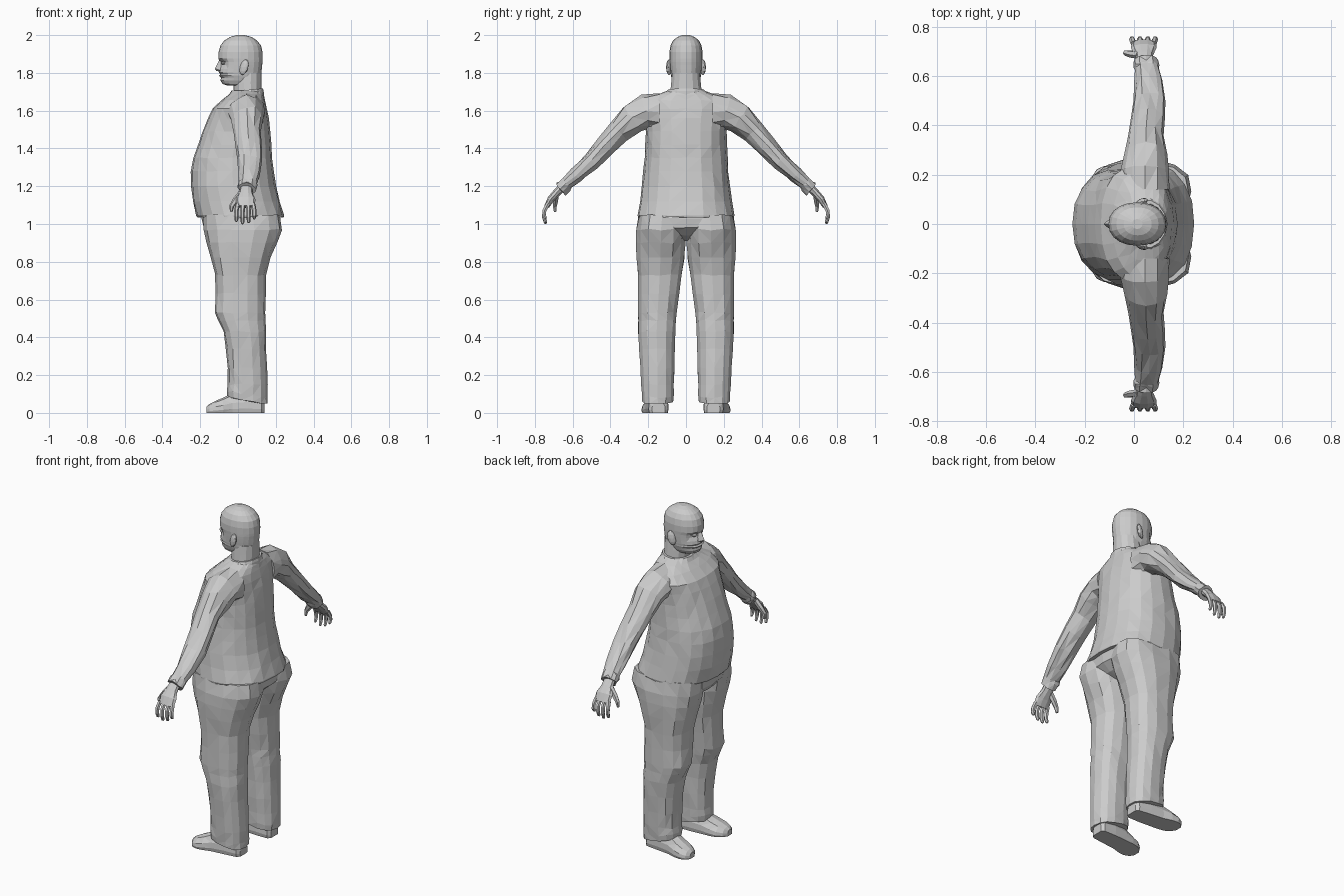
import bpy, bmesh, math, random
from mathutils import Vector

random.seed(4)


def ellipse(n, a, b, e):
    """Points of a superellipse, starting at the front (-x)."""
    out = []
    for i in range(n):
        t = 2 * math.pi * i / n
        c, s = math.cos(t), math.sin(t)
        out.append((-a * math.copysign(abs(c) ** (2 / e), c),
                    b * math.copysign(abs(s) ** (2 / e), s)))
    return out


def level(z, x0, x1, y0, y1, n=16, e=2.2, tilt=0.0):
    """Horizontal cross-section filling the given x and y range."""
    cx, cy = (x0 + x1) / 2, (y0 + y1) / 2
    return [Vector((cx + x, cy + y, z + tilt * x))
            for x, y in ellipse(n, (x1 - x0) / 2, (y1 - y0) / 2, e)]


def make(name, bm, mirror=False):
    bmesh.ops.recalc_face_normals(bm, faces=bm.faces)
    bmesh.ops.triangulate(bm, faces=[f for f in bm.faces if len(f.verts) == 4])
    me = bpy.data.meshes.new(name)
    bm.to_mesh(me)
    bm.free()
    ob = bpy.data.objects.new(name, me)
    bpy.context.collection.objects.link(ob)
    if mirror:
        m = ob.modifiers.new("Mirror", 'MIRROR')
        m.use_axis = (False, True, False)
        m.use_mirror_merge = False
    return ob


def loft(name, rings, mirror=False, jitter=0.0):
    """Skin a list of rings, cap both ends, optionally crumple the cloth."""
    bm = bmesh.new()
    rows = []
    for ring in rings:
        c = sum(ring, Vector()) / len(ring)
        rows.append([bm.verts.new(c + (p - c) * (1 + random.uniform(-1, 1) * jitter)
                                  + Vector((0, 0, random.uniform(-1, 1) * jitter * 0.2)))
                     for p in ring])
    n = len(rows[0])
    for a, b in zip(rows, rows[1:]):
        for i in range(n):
            j = (i + 1) % n
            bm.faces.new((a[i], a[j], b[j], b[i]))
    bm.faces.new(rows[0])
    bm.faces.new(rows[-1])
    return make(name, bm, mirror)


def tube(name, stations, n=8, jitter=0.0):
    """Mirrored limb: stations are (x, y, z, half width in x, half thickness)."""
    pts = [Vector(s[:3]) for s in stations]
    rings = []
    for i, s in enumerate(stations):
        t = pts[min(i + 1, len(pts) - 1)] - pts[max(i - 1, 0)]
        v = Vector((1, 0, 0)).cross(t).normalized()
        u = t.cross(v).normalized()
        rings.append([pts[i] + u * a + v * b for a, b in ellipse(n, s[3], s[4], 2)])
    return loft(name, rings, True, jitter)


# Jacket body: z, front, back, half width
jacket = [(1.035, -0.215, 0.243, 0.253), (1.045, -0.222, 0.245, 0.258),
          (1.12, -0.24, 0.222, 0.245), (1.2, -0.25, 0.2, 0.235),
          (1.28, -0.248, 0.188, 0.225), (1.35, -0.238, 0.18, 0.22),
          (1.42, -0.212, 0.176, 0.215), (1.49, -0.188, 0.17, 0.213),
          (1.56, -0.16, 0.162, 0.222), (1.61, -0.135, 0.153, 0.235),
          (1.655, -0.085, 0.143, 0.215), (1.685, -0.05, 0.136, 0.15),
          (1.705, -0.035, 0.13, 0.095)]
loft("jacket_body", [level(z, a, b, -h, h, 20, 2.3) for z, a, b, h in jacket], jitter=0.012)

# Jacket collar
loft("collar", [level(z, a, b, -h, h, 14, 2, 0.1) for z, a, b, h in
                [(1.66, -0.05, 0.138, 0.125), (1.695, -0.045, 0.136, 0.11),
                 (1.71, -0.03, 0.132, 0.098)]])

# Sleeves with a cuff
tube("sleeve", [(0.045, 0.14, 1.59, 0.10, 0.10), (0.045, 0.215, 1.59, 0.098, 0.088),
                (0.048, 0.285, 1.555, 0.084, 0.078), (0.05, 0.36, 1.485, 0.073, 0.062),
                (0.056, 0.43, 1.41, 0.068, 0.054), (0.065, 0.50, 1.335, 0.066, 0.048),
                (0.06, 0.58, 1.26, 0.058, 0.041), (0.052, 0.63, 1.213, 0.051, 0.035),
                (0.05, 0.64, 1.203, 0.054, 0.038), (0.047, 0.662, 1.183, 0.05, 0.036)],
     12, 0.05)

# Hands
tube("palm", [(0.045, 0.65, 1.20, 0.032, 0.024), (0.042, 0.685, 1.165, 0.036, 0.022),
              (0.04, 0.715, 1.132, 0.052, 0.02), (0.04, 0.738, 1.092, 0.05, 0.014)], 10)
for k, (x, drop) in enumerate([(-0.002, 0.0), (0.026, -0.012), (0.054, -0.006), (0.08, 0.014)]):
    sx = x + (x - 0.04) * 0.15
    tube(f"finger_{k + 1}", [(x, 0.732, 1.105, 0.012, 0.013), (sx, 0.75, 1.07, 0.012, 0.012),
                             (sx, 0.752, 1.04 + drop / 2, 0.011, 0.011),
                             (sx, 0.744, 1.018 + drop, 0.009, 0.009),
                             (sx, 0.741, 1.012 + drop, 0.004, 0.004)], 6)
tube("thumb", [(0.02, 0.685, 1.165, 0.018, 0.016), (-0.012, 0.69, 1.125, 0.017, 0.015),
               (-0.033, 0.695, 1.095, 0.013, 0.012), (-0.036, 0.692, 1.065, 0.007, 0.008)], 6)

# Trousers: seat joining the two legs
loft("trouser_seat", [level(z, a, b, -h, h, 20, 2.4) for z, a, b, h in
                      [(1.08, -0.19, 0.2, 0.225), (1.03, -0.193, 0.222, 0.252),
                       (0.98, -0.182, 0.218, 0.25), (0.94, -0.15, 0.17, 0.2),
                       (0.91, -0.09, 0.09, 0.10)]], jitter=0.006)

# Trouser legs: z, front, back, inner, outer
leg = [(1.05, -0.185, 0.225, 0.0, 0.252), (0.97, -0.18, 0.235, 0.0, 0.265),
       (0.9, -0.165, 0.207, 0.002, 0.265), (0.82, -0.145, 0.175, 0.008, 0.262),
       (0.73, -0.122, 0.147, 0.02, 0.258), (0.63, -0.12, 0.146, 0.035, 0.254),
       (0.53, -0.122, 0.146, 0.046, 0.255), (0.49, -0.105, 0.144, 0.05, 0.255),
       (0.43, -0.078, 0.146, 0.055, 0.256), (0.34, -0.062, 0.149, 0.058, 0.25),
       (0.24, -0.056, 0.152, 0.06, 0.243), (0.15, -0.053, 0.155, 0.062, 0.238),
       (0.1, -0.06, 0.157, 0.064, 0.236), (0.065, -0.057, 0.157, 0.066, 0.232)]
loft("trouser_leg", [level(z, a, b, i, o, 14, 2.4, -0.15 if z < 0.11 else 0)
                     for z, a, b, i, o in leg], True, 0.025)

# Shoes: cross-sections from heel to toe, flat underneath
shoe = []
for x, y, w, h in [(0.14, 0.145, 0.035, 0.07), (0.125, 0.146, 0.052, 0.1), (0.05, 0.15, 0.058, 0.115),
                   (-0.03, 0.157, 0.06, 0.105), (-0.08, 0.166, 0.066, 0.08),
                   (-0.12, 0.172, 0.064, 0.063), (-0.15, 0.176, 0.047, 0.048),
                   (-0.166, 0.178, 0.022, 0.034)]:
    shoe.append([Vector((x, y + w * k, h * f)) for k, f in
                 [(-0.92, 0), (-1, 0.2), (-0.95, 0.5), (-0.6, 0.88), (0, 1),
                  (0.6, 0.88), (0.95, 0.5), (1, 0.2), (0.92, 0)]])
loft("shoe", shoe, True)

# Neck
loft("neck", [level(z, a, b, -h, h, 14, 2.1) for z, a, b, h in
              [(1.64, -0.02, 0.125, 0.09), (1.7, -0.022, 0.124, 0.085),
               (1.75, -0.025, 0.124, 0.08), (1.8, -0.02, 0.124, 0.075)]])

# Head: z, face, back, half width; sockets pushed in at eye height
head = [(1.733, -0.058, 0.06, 0.045), (1.742, -0.082, 0.10, 0.062), (1.76, -0.093, 0.118, 0.072),
        (1.775, -0.09, 0.12, 0.077), (1.785, -0.101, 0.122, 0.08), (1.793, -0.094, 0.123, 0.081),
        (1.801, -0.101, 0.124, 0.082), (1.82, -0.096, 0.126, 0.084), (1.842, -0.094, 0.128, 0.086),
        (1.858, -0.095, 0.13, 0.087), (1.875, -0.104, 0.131, 0.088), (1.91, -0.103, 0.13, 0.088),
        (1.945, -0.093, 0.122, 0.082), (1.972, -0.072, 0.1, 0.068),
        (1.99, -0.042, 0.072, 0.046), (2.0, -0.008, 0.034, 0.02)]
rings = []
for z, a, b, h in head:
    ring = level(z, a, b, -h, h, 20, 2.15)
    if 1.84 < z < 1.87:
        for i in (1, 2, -1, -2):
            ring[i].x += 0.010
    rings.append(ring)
loft("head", rings)

# Nose: bridge, tip and nostril wings
bm = bmesh.new()
for x, y, z in [(-0.098, 0, 1.872), (-0.123, 0, 1.822), (-0.115, 0, 1.81), (-0.09, 0, 1.806)]:
    bm.verts.new((x, y, z))
for s in (-1, 1):
    for x, y, z in [(-0.09, 0.011, 1.868), (-0.114, 0.009, 1.82),
                    (-0.1, 0.019, 1.816), (-0.088, 0.021, 1.812)]:
        bm.verts.new((x, s * y, z))
bmesh.ops.convex_hull(bm, input=bm.verts)
make("nose", bm)

# Eyes and ears: squashed balls
for name, loc, size in [("eye", (-0.077, 0.031, 1.852), (0.012, 0.015, 0.009)),
                        ("ear", (0.032, 0.09, 1.83), (0.023, 0.014, 0.042))]:
    bm = bmesh.new()
    bmesh.ops.create_icosphere(bm, subdivisions=2, radius=1)
    for v in bm.verts:
        v.co = Vector(c * s for c, s in zip(v.co, size)) + Vector(loc)
        if name == "ear":
            v.co.y += (v.co.x - loc[0]) * 0.3
            v.co.x += (v.co.z - loc[2]) * 0.2
    make(name, bm, True)
